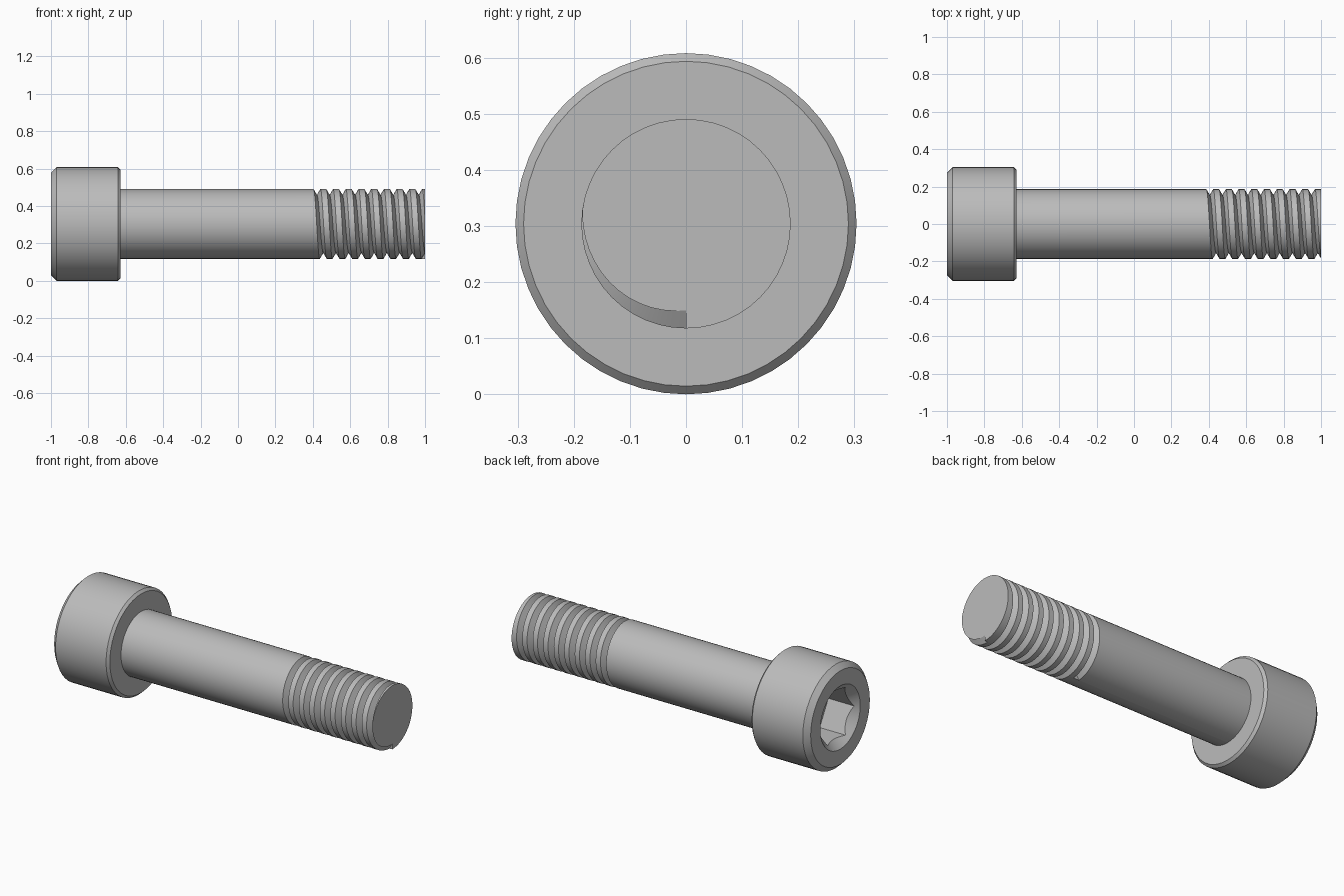
import bpy
import bmesh
from math import sin, cos, pi

SIDES = 48
HEAD_R, SHANK_R = 0.304, 0.1865
HEAD_END = -0.628
SOCKET_R, HEX_FLAT, SOCKET_FLOOR = 0.185, 0.14, -0.81
PITCH, TURNS, DEPTH, HALF = 0.068, 9, 0.032, 0.0185

cube = bpy.data.objects.get("Cube")
if cube:
    bpy.data.objects.remove(cube, do_unlink=True)

steel = bpy.data.materials.new("grey steel")
steel.use_nodes = True
GREY = (0.5, 0.5, 0.5, 1)
steel.diffuse_color = GREY
steel.node_tree.nodes["Principled BSDF"].inputs["Base Color"].default_value = GREY


def ring_point(turn, x, r):
    """Point around the bolt axis; turns run from the bottom up the front."""
    a = 2 * pi * turn
    return (x, -r * sin(a), HEAD_R - r * cos(a))


def skin(name, columns, extra=()):
    """Join lengthwise (x, r) columns, spaced around the axis, into one object."""
    bm = bmesh.new()
    n = len(columns) - 1
    grid = [[bm.verts.new(ring_point(j / n, x, r)) for x, r in col]
            for j, col in enumerate(columns)]
    for a, b in zip(grid, grid[1:]):
        for i in range(len(a) - 1):
            bm.faces.new((a[i], a[i + 1], b[i + 1], b[i]))
    for corners in extra:
        bm.faces.new([grid[j][i] for j, i in corners])
    bmesh.ops.remove_doubles(bm, verts=bm.verts, dist=1e-5)
    bmesh.ops.recalc_face_normals(bm, faces=bm.faces)
    mesh = bpy.data.meshes.new(name)
    bm.to_mesh(mesh)
    bm.free()
    obj = bpy.data.objects.new(name, mesh)
    bpy.context.collection.objects.link(obj)
    mesh.materials.append(steel)
    bpy.ops.object.select_all(action='DESELECT')
    obj.select_set(True)
    bpy.context.view_layer.objects.active = obj
    bpy.ops.object.shade_smooth_by_angle(angle=pi / 7)
    return obj


# Cap head: chamfered cylinder with a countersunk hexagonal socket
def head_column(j):
    a = 2 * pi * j / SIDES
    from_flat = (a + pi / 6) % (pi / 3) - pi / 6
    h = HEX_FLAT / cos(from_flat)
    return [(HEAD_END, 0), (HEAD_END, HEAD_R - 0.0145), (HEAD_END - 0.0145, HEAD_R),
            (-0.97, HEAD_R), (-1, HEAD_R - 0.03), (-1, SOCKET_R),
            (-1 + SOCKET_R - h, h), (SOCKET_FLOOR, h), (SOCKET_FLOOR, 0)]


skin("cap_head", [head_column(j) for j in range(SIDES + 1)])


# Shank: plain cylinder running into a helical V-groove cut to the tip
def shank_column(j):
    col = [(HEAD_END, SHANK_R)]
    for k in reversed(range(TURNS)):
        mid = 1 - (k + j / SIDES) * PITCH
        far = min(mid + HALF, 1)
        far_r = SHANK_R - DEPTH * (1 - (far - mid) / HALF)
        col += [(mid - HALF, SHANK_R), (mid, SHANK_R - DEPTH), (far, far_r)]
    return col + [(1, far_r), (1, 0)]


last = 3 * TURNS
groove_ends = [((0, last - 2), (0, last - 1), (SIDES, last + 1)),
               ((SIDES, 1), (SIDES, 2), (SIDES, 3))]
skin("threaded_shank", [shank_column(j) for j in range(SIDES + 1)], groove_ends)
